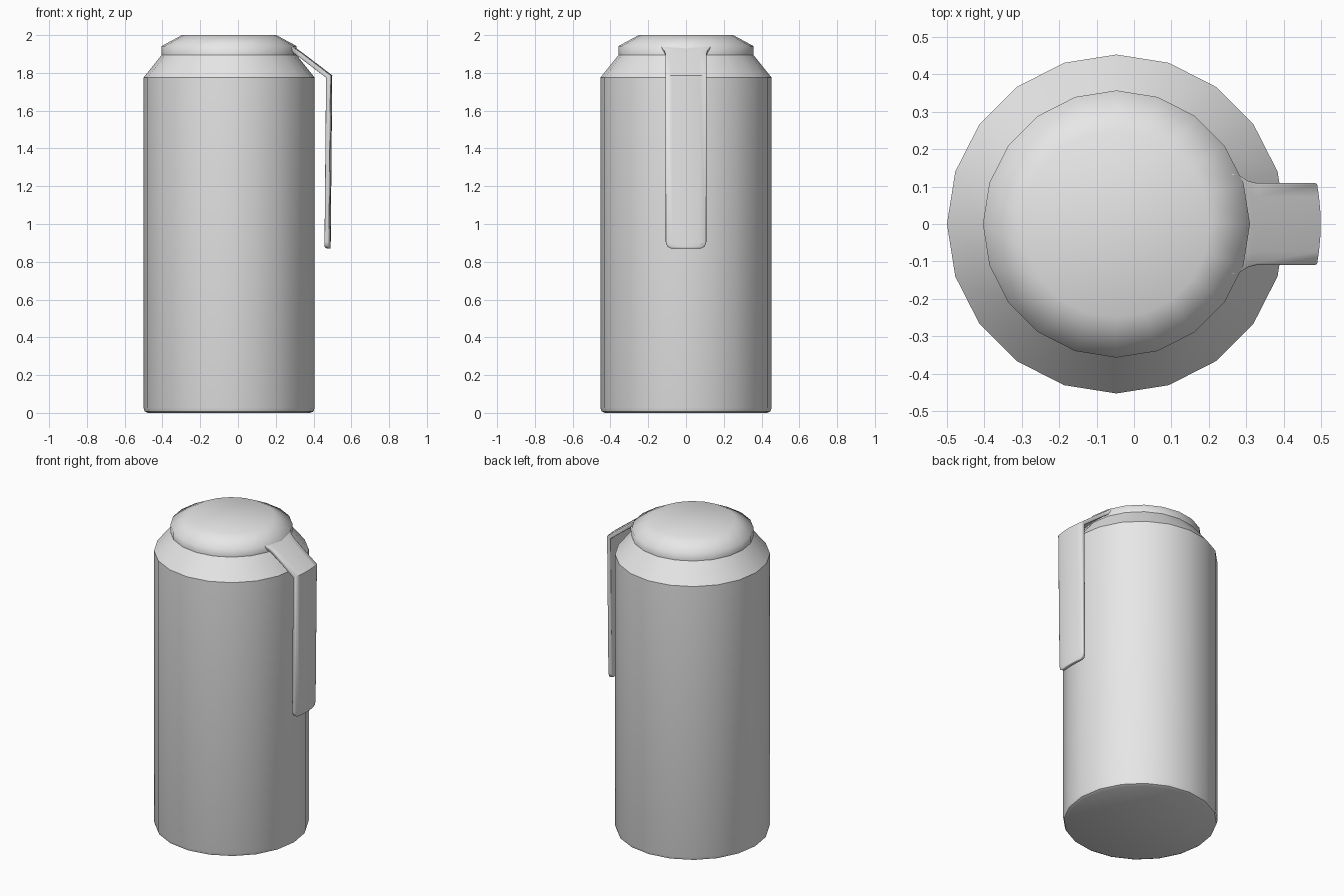
import bpy, math

if "Cube" in bpy.data.objects:
    bpy.data.objects.remove(bpy.data.objects["Cube"], do_unlink=True)

SIDES = 20
AXIS_X = -0.047

grey = bpy.data.materials.new("plain grey")
grey.use_nodes = True
grey.diffuse_color = (0.8, 0.8, 0.8, 1)
grey.node_tree.nodes["Principled BSDF"].inputs["Base Color"].default_value = (0.8, 0.8, 0.8, 1)


def add_object(name, verts, faces):
    mesh = bpy.data.meshes.new(name)
    mesh.from_pydata(verts, [], faces)
    mesh.materials.append(grey)
    obj = bpy.data.objects.new(name, mesh)
    bpy.context.collection.objects.link(obj)
    bpy.ops.object.select_all(action="DESELECT")
    obj.select_set(True)
    bpy.context.view_layer.objects.active = obj
    return obj


def smooth(degrees):
    bpy.ops.object.shade_smooth_by_angle(angle=math.radians(degrees))


def revolve(name, profile, degrees):
    """Turn a bottom-to-top (radius, z) profile around the flask axis and cap it."""
    verts = []
    for r, z in profile:
        for i in range(SIDES):
            a = math.tau * i / SIDES
            verts.append((AXIS_X + r * math.cos(a), r * math.sin(a), z))
    faces = [tuple(reversed(range(SIDES)))]
    for k in range(len(profile) - 1):
        for i in range(SIDES):
            j = (i + 1) % SIDES
            low, high = k * SIDES, (k + 1) * SIDES
            faces.append((low + i, low + j, high + j, high + i))
    top = (len(profile) - 1) * SIDES
    faces.append(tuple(range(top, top + SIDES)))
    add_object(name, verts, faces)
    smooth(degrees)


# Body with rounded foot and sloping shoulder
revolve("body", [(0.43, 0), (0.447, 0.008), (0.453, 0.027),
                 (0.453, 1.775), (0.357, 1.895)], 35)

# Lid with chamfered rim
revolve("lid", [(0.357, 1.893), (0.357, 1.942), (0.25, 2.0)], 70)

# Strap handle: rows of (x, z, half width) from the lid down to the tip
rows = [(0.23, 1.965, 0.13), (0.265, 1.95, 0.138), (0.288, 1.938, 0.128),
        (0.307, 1.924, 0.116), (0.33, 1.908, 0.11), (0.489, 1.787, 0.11),
        (0.481, 0.905, 0.108), (0.481, 0.882, 0.101), (0.481, 0.87, 0.083)]
COLS = 7
verts, faces = [], []
for x, z, half in rows:
    for c in range(COLS):
        t = 2 * c / (COLS - 1) - 1
        verts.append((x + 0.01 * (1 - t * t), t * half, z))
for r in range(len(rows) - 1):
    for c in range(COLS - 1):
        a, b = r * COLS + c, (r + 1) * COLS + c
        faces.append((a, b, b + 1, a + 1))
strap = add_object("strap_handle", verts, faces)
solid = strap.modifiers.new("thickness", "SOLIDIFY")
solid.thickness = 0.024
solid.offset = -1
solid.use_even_offset = True
bevel = strap.modifiers.new("soft_edges", "BEVEL")
bevel.width = 0.005
bevel.segments = 2
bevel.limit_method = "ANGLE"
bevel.angle_limit = math.radians(65)
for modifier in ("thickness", "soft_edges"):
    bpy.ops.object.modifier_apply(modifier=modifier)
smooth(48)
